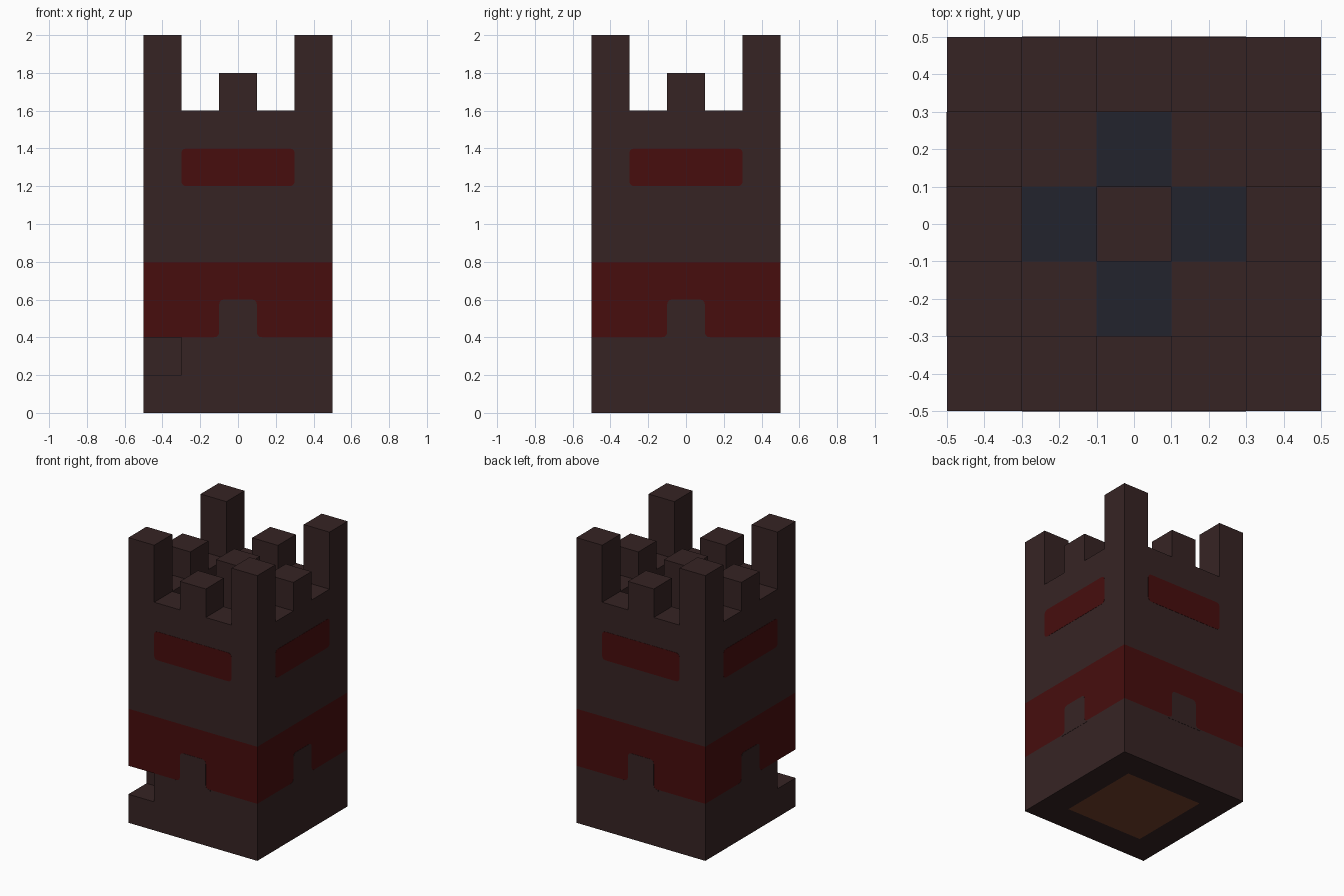
import bpy, bmesh
from math import pi
from mathutils import Matrix, Vector

cube = bpy.data.objects.get("Cube")
if cube:
    bpy.data.objects.remove(cube, do_unlink=True)


def material(name, colour):
    mat = bpy.data.materials.new(name)
    mat.use_nodes = True
    rgba = (*colour, 1)
    mat.diffuse_color = rgba
    bsdf = next(n for n in mat.node_tree.nodes if n.type == 'BSDF_PRINCIPLED')
    bsdf.inputs["Base Color"].default_value = rgba
    return mat


STONE = material("dark_stone", (0.037, 0.0175, 0.0175))
RED = material("deep_red", (0.063, 0.004, 0.004))
SLATE = material("slate_blue", (0.0165, 0.017, 0.027))
RUST = material("rust_orange", (0.17, 0.05, 0.023))

U = 0.2                      # block size
SIDE, WALL, FLOOR = 5, 8, 7  # blocks across, parapet height, roof floor height


def stack_height(i, j):
    """Number of blocks stacked on a cell, measured from the centre cell."""
    a, b = sorted((abs(i), abs(j)))
    if b == 2:
        return 10 if a == 2 else 9 if a == 0 else WALL
    return 9 if b == 0 else FLOOR


def finish(name, bm, mats):
    mesh = bpy.data.meshes.new(name)
    bm.normal_update()
    bm.to_mesh(mesh)
    bm.free()
    for m in mats:
        mesh.materials.append(m)
    obj = bpy.data.objects.new(name, mesh)
    bpy.context.collection.objects.link(obj)
    return obj


# Tower shell: only the exposed sides of the stacked blocks
span = range(-(SIDE // 2), SIDE // 2 + 1)
cells = {(i, j, k) for i in span for j in span for k in range(stack_height(i, j))}
cells.remove((-2, -2, 1))    # missing corner block

bm = bmesh.new()
axes = [Vector(v) for v in ((1, 0, 0), (0, 1, 0), (0, 0, 1))]
for cell in cells:
    i, j, k = cell
    centre = Vector((i, j, k + 0.5)) * U
    for n in range(3):
        for sign in (-1, 1):
            d = axes[n] * sign
            if tuple(int(c + s) for c, s in zip(cell, d)) in cells:
                continue
            u, v = axes[(n + 1) % 3] * sign, axes[(n + 2) % 3]
            face = bm.faces.new([bm.verts.new(centre + (d + u * p + v * q) * U / 2)
                                 for p, q in ((-1, -1), (1, -1), (1, 1), (-1, 1))])
            outer = max(abs(i), abs(j))
            if n < 2 and k in (2, 3):                       # band
                face.material_index = 1
            elif n == 2 and outer == 1 and k == FLOOR - 1 and i * j == 0:
                face.material_index = 2                     # roof cross
            elif n == 2 and k == 0 and sign < 0 and outer < 2:
                face.material_index = 3                     # underside panel
bmesh.ops.remove_doubles(bm, verts=bm.verts, dist=0.001)
finish("tower", bm, [STONE, RED, SLATE, RUST])


def rounded(corners, steps=5):
    """Outline through (x, z, radius) corners, each one softened."""
    pts = []
    for n, (x, z, r) in enumerate(corners):
        p = Vector((x, z))
        if r == 0:
            pts.append(p)
            continue
        before = Vector(corners[n - 1][:2])
        after = Vector(corners[(n + 1) % len(corners)][:2])
        a = p + (before - p).normalized() * r
        b = p + (after - p).normalized() * r
        for s in range(steps + 1):
            t = s / steps
            pts.append(a * (1 - t) ** 2 + p * 2 * t * (1 - t) + b * t * t)
    return pts


def wall_plates(name, corners, mat):
    """Thin plate repeated on the four walls."""
    outline = rounded(corners)
    for label, turn in (("front", 0), ("left", 1), ("back", 2), ("right", 3)):
        bm = bmesh.new()
        face = bm.faces.new([bm.verts.new((p.x, -0.5, p.y)) for p in outline])
        ext = bmesh.ops.extrude_face_region(bm, geom=[face])
        moved = [g for g in ext["geom"] if isinstance(g, bmesh.types.BMVert)]
        bmesh.ops.translate(bm, verts=moved, vec=(0, -0.0015, 0))
        if face.is_valid:
            bm.faces.remove(face)
        bmesh.ops.recalc_face_normals(bm, faces=bm.faces)
        front = max(bm.faces, key=lambda f: f.calc_area())
        front.normal_update()
        if front.normal.y > 0:
            bmesh.ops.reverse_faces(bm, faces=bm.faces)
        bmesh.ops.rotate(bm, verts=bm.verts, matrix=Matrix.Rotation(turn * pi / 2, 3, 'Z'))
        finish(f"{label}_{name}", bm, [mat])


# Window slits
R = 0.03
wall_plates("window", [(-0.3, 1.2, R), (0.3, 1.2, R), (0.3, 1.4, R), (-0.3, 1.4, R)], RED)

# Gate shapes breaking the band, flared at the foot
gate = [(0.135, 0.39, 0), (0.135, 0.4, 0), (0.1, 0.4, R), (0.1, 0.6, R)]
wall_plates("gate", gate + [(-x, z, r) for x, z, r in reversed(gate)], STONE)
